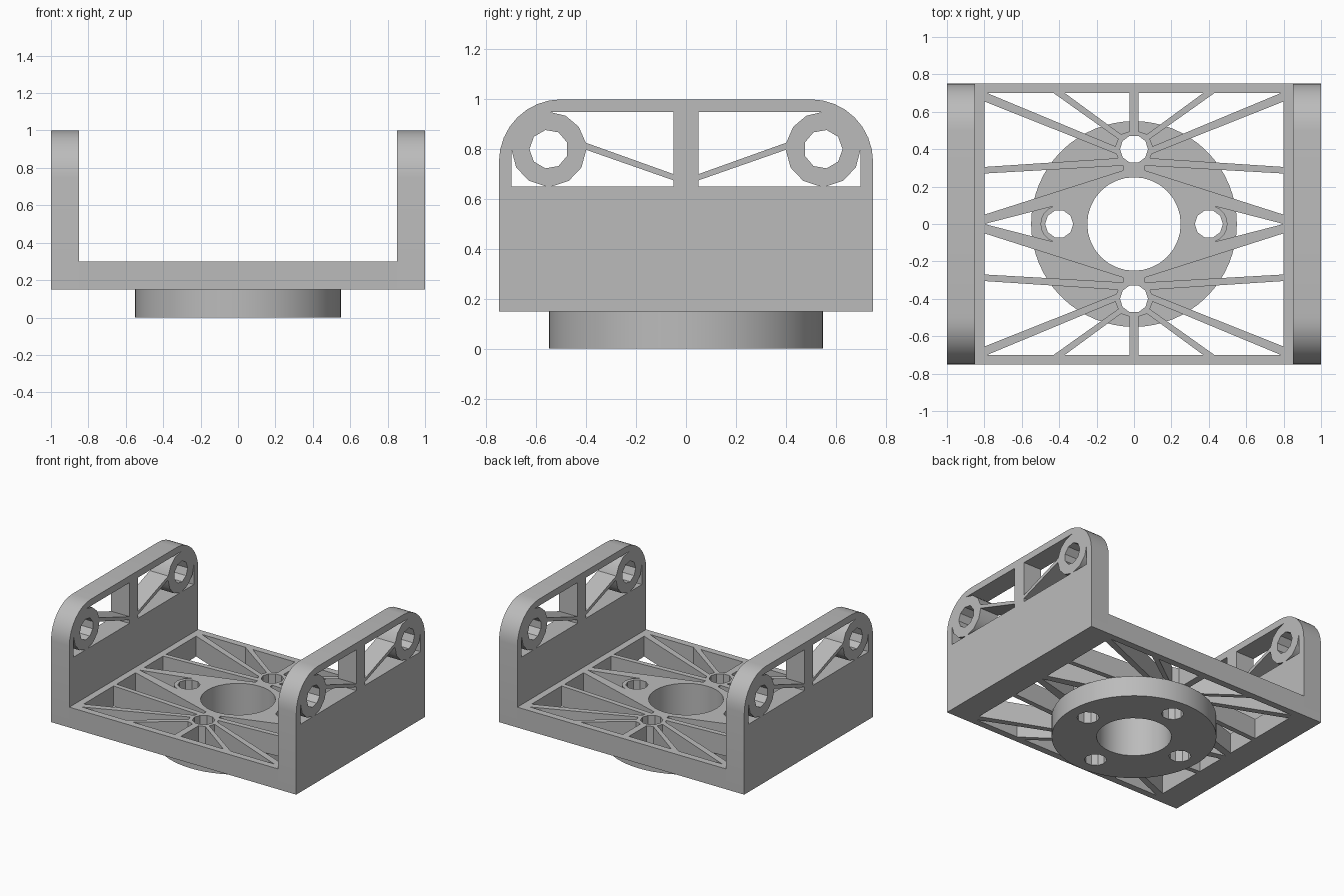
import bpy, bmesh
from math import sin, cos, radians
from mathutils import Vector

if "Cube" in bpy.data.objects:
    bpy.data.objects.remove(bpy.data.objects["Cube"])

grey = bpy.data.materials.new("light_grey")
grey.diffuse_color = (0.5, 0.5, 0.5, 1)
grey.use_nodes = True
grey.node_tree.nodes["Principled BSDF"].inputs["Base Color"].default_value = grey.diffuse_color


def arc(cx, cy, r, a0, a1, n):
    """n + 1 points along an arc, angles in degrees."""
    angles = [radians(a0 + (a1 - a0) * i / n) for i in range(n + 1)]
    return [(cx + r * cos(a), cy + r * sin(a)) for a in angles]


def circle(cx, cy, r, n):
    return arc(cx, cy, r, 0, 360, n)[:-1]


def flip(loop, sx, sy):
    return [(x * sx, y * sy) for x, y in loop]


def plate(name, loops, thickness, place):
    """Extrude an outline (first loop) with holes (other loops)."""
    curve = bpy.data.curves.new(name + "_profile", 'CURVE')
    curve.dimensions = '2D'
    curve.fill_mode = 'BOTH'
    curve.extrude = thickness / 2
    for loop in loops:
        s = curve.splines.new('POLY')
        s.points.add(len(loop) - 1)
        for p, (x, y) in zip(s.points, loop):
            p.co = (x, y, 0, 1)
        s.use_cyclic_u = True
    temp = bpy.data.objects.new(name + "_temp", curve)
    bpy.context.collection.objects.link(temp)
    bpy.context.view_layer.update()
    deps = bpy.context.evaluated_depsgraph_get()
    mesh = bpy.data.meshes.new_from_object(temp.evaluated_get(deps))
    bpy.data.objects.remove(temp)
    bm = bmesh.new()
    bm.from_mesh(mesh)
    bmesh.ops.remove_doubles(bm, verts=bm.verts, dist=0.0002)
    for v in bm.verts:
        v.co = place(v.co)
    bmesh.ops.recalc_face_normals(bm, faces=bm.faces)
    bm.to_mesh(mesh)
    bm.free()
    mesh.materials.clear()
    mesh.materials.append(grey)
    obj = bpy.data.objects.new(name, mesh)
    bpy.context.collection.objects.link(obj)
    bpy.ops.object.select_all(action='DESELECT')
    obj.select_set(True)
    bpy.context.view_layer.objects.active = obj
    bpy.ops.object.shade_smooth_by_angle(angle=radians(30))
    return obj


# Centre bore and four screw holes, shared by the plate and the disc
bores = [circle(0, 0, 0.25, 32)]
bores += [circle(x, y, 0.075, 10) for x, y in ((0.4, 0), (-0.4, 0), (0, 0.4), (0, -0.4))]

# Base plate: pockets of one quarter leave the fan of ribs, then mirrored
quarter = [
    [(0.025, 0.70), (0.37, 0.70), (0.07, 0.48), (0.025, 0.495)],
    [(0.43, 0.70), (0.785, 0.70), (0.10, 0.415), (0.085, 0.455)],
    [(0.80, 0.655), (0.80, 0.305), (0.085, 0.352), (0.095, 0.375)],
    [(0.80, 0.27), (0.06, 0.312), (0.06, 0.286), (0.80, 0.05)],
]
pockets = [flip(p, sx, sy) for p in quarter for sx in (1, -1) for sy in (1, -1)]
spike = [(0.80, 0)] + arc(0.4, 0, 0.1, 72, -72, 8)
pockets += [spike, flip(spike, -1, 1)]
base = [(-0.85, -0.75), (0.85, -0.75), (0.85, 0.75), (-0.85, 0.75)]
plate("base_plate", [base] + pockets + bores, 0.15,
      lambda c: Vector((c.x, c.y, c.z + 0.225)))

# Round mounting disc underneath
plate("mounting_disc", [circle(0, 0, 0.55, 64)] + bores, 0.15,
      lambda c: Vector((c.x, c.y, c.z + 0.075)))

# Side walls: rounded top corners, windows around a boss and a slanted rib
outline = ([(-0.75, 0.15), (0.75, 0.15)] + arc(0.5, 0.75, 0.25, 0, 90, 8)
           + arc(-0.5, 0.75, 0.25, 90, 180, 8))
half = [
    [(0.70, 0.65)] + arc(0.55, 0.80, 0.15, 360, 274, 3),
    [(0.05, 0.65)] + arc(0.55, 0.80, 0.15, 266, 181, 3) + [(0.05, 0.675)],
    [(0.05, 0.70)] + arc(0.55, 0.80, 0.15, 170, 90, 3) + [(0.05, 0.95)],
    circle(0.55, 0.80, 0.078, 9),
]
windows = [flip(w, s, 1) for w in half for s in (1, -1)]
for name, x in (("right_wall", 0.925), ("left_wall", -0.925)):
    plate(name, [outline] + windows, 0.15,
          lambda c, x=x: Vector((c.z + x, c.x, c.y)))
